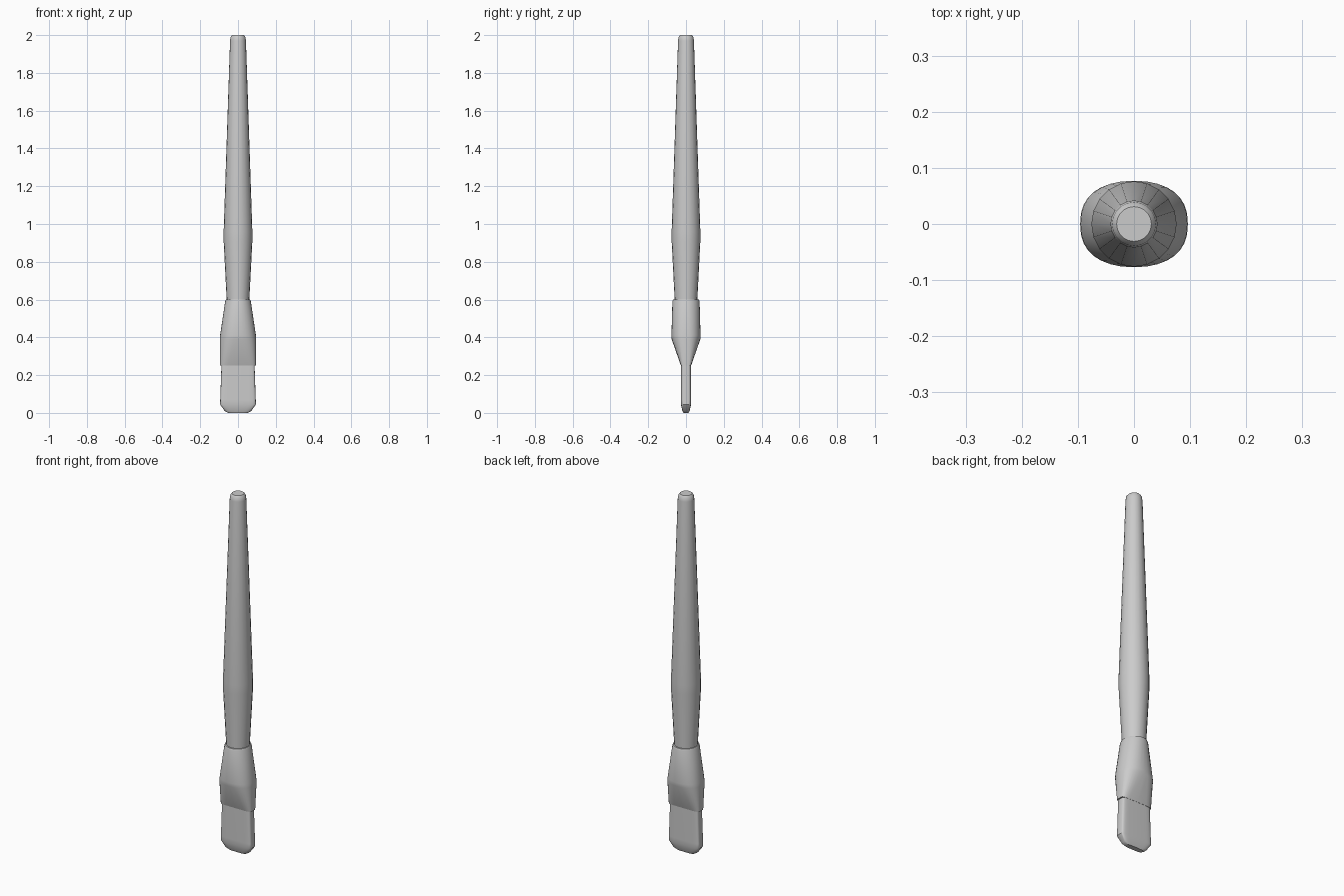
import bpy, bmesh
from math import cos, sin, pi, copysign, radians

if "Cube" in bpy.data.objects:
    bpy.data.objects.remove(bpy.data.objects["Cube"])


def loft(name, rings, segs):
    """Rings are (z, half width x, half width y, squareness); 2 = ellipse."""
    bm = bmesh.new()
    loops = []
    for z, rx, ry, n in rings:
        loop = []
        for i in range(segs):
            c, s = cos(2 * pi * i / segs), sin(2 * pi * i / segs)
            x = rx * copysign(abs(c) ** (2 / n), c)
            y = ry * copysign(abs(s) ** (2 / n), s)
            loop.append(bm.verts.new((x, y, z)))
        loops.append(loop)
    for a, b in zip(loops, loops[1:]):
        for i in range(segs):
            j = (i + 1) % segs
            bm.faces.new((a[i], a[j], b[j], b[i]))
    bm.faces.new(loops[0][::-1])
    bm.faces.new(loops[-1])
    me = bpy.data.meshes.new(name)
    bm.to_mesh(me)
    bm.free()
    ob = bpy.data.objects.new(name, me)
    bpy.context.collection.objects.link(ob)
    bpy.ops.object.select_all(action='DESELECT')
    ob.select_set(True)
    bpy.context.view_layer.objects.active = ob
    bpy.ops.object.shade_smooth_by_angle(angle=radians(35))
    return ob


# Tapered round handle with a swelling above the ferrule
loft("handle", [(z, r, r, 2) for z, r in (
    (0.58, 0.060), (0.60, 0.060), (0.91, 0.076), (0.96, 0.076),
    (1.97, 0.042), (1.99, 0.039), (2.00, 0.031))], 20)

# Ferrule: round at the top, squeezed flat at the bottom
loft("ferrule", [
    (0.25, 0.095, 0.027, 6),
    (0.39, 0.096, 0.076, 2.4),
    (0.41, 0.095, 0.077, 2.3),
    (0.59, 0.068, 0.072, 2),
    (0.60, 0.064, 0.068, 2)], 32)

# Flat bristle block with rounded tip
loft("bristles", [
    (0.00, 0.052, 0.014, 4),
    (0.01, 0.070, 0.019, 5),
    (0.045, 0.095, 0.027, 6),
    (0.07, 0.094, 0.027, 6),
    (0.27, 0.087, 0.026, 6)], 32)
